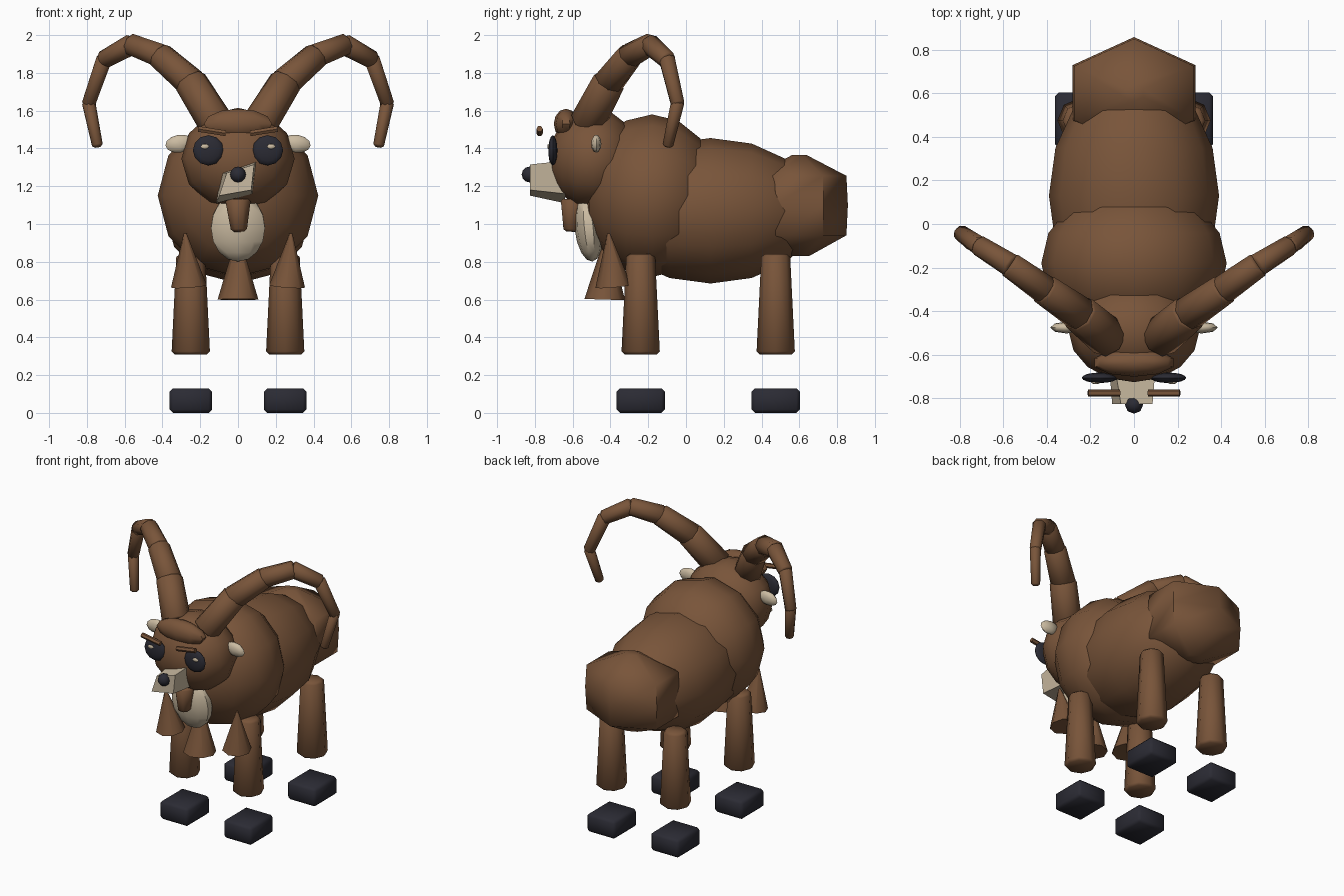
import bpy, bmesh, math
from mathutils import Vector, Matrix

if "Cube" in bpy.data.objects:
    bpy.data.objects.remove(bpy.data.objects["Cube"], do_unlink=True)


def material(name, rgb):
    m = bpy.data.materials.new(name)
    m.use_nodes = True
    col = (*rgb, 1)
    m.diffuse_color = col
    bsdf = next(n for n in m.node_tree.nodes if n.type == 'BSDF_PRINCIPLED')
    bsdf.inputs["Base Color"].default_value = col
    return m


FUR = material("brown fur", (0.19, 0.09, 0.042))
CREAM = material("cream", (0.60, 0.50, 0.36))
DARK = material("dark charcoal", (0.024, 0.024, 0.034))


def finish(bm, name, mat, angle=50):
    bmesh.ops.recalc_face_normals(bm, faces=bm.faces)
    me = bpy.data.meshes.new(name)
    bm.to_mesh(me)
    bm.free()
    me.materials.append(mat)
    ob = bpy.data.objects.new(name, me)
    bpy.context.collection.objects.link(ob)
    bpy.ops.object.select_all(action='DESELECT')
    ob.select_set(True)
    bpy.context.view_layer.objects.active = ob
    bpy.ops.object.shade_smooth_by_angle(angle=math.radians(angle))
    return ob


def ellipsoid(name, mat, centre, radii, segs=12, rings=8, tilt=(0, 0, 0), along_y=False):
    """Low-poly ball, scaled then tilted by x, y, z angles in degrees."""
    bm = bmesh.new()
    bmesh.ops.create_uvsphere(bm, u_segments=segs, v_segments=rings, radius=1)
    if along_y:
        bmesh.ops.rotate(bm, verts=bm.verts, matrix=Matrix.Rotation(math.pi / 2, 3, 'X'))
    bmesh.ops.scale(bm, verts=bm.verts, vec=radii)
    for axis, deg in zip("XYZ", tilt):
        bmesh.ops.rotate(bm, verts=bm.verts, matrix=Matrix.Rotation(math.radians(deg), 3, axis))
    bmesh.ops.translate(bm, verts=bm.verts, vec=centre)
    return finish(bm, name, mat)


def taper(name, mat, a, b, ra, rb, segs=8, bevel=0.0):
    """Tapered cylinder from point a to point b."""
    a, b = Vector(a), Vector(b)
    bm = bmesh.new()
    bmesh.ops.create_cone(bm, cap_ends=True, segments=segs, radius1=ra, radius2=rb, depth=(b - a).length)
    if bevel:
        rims = [e for e in bm.edges if abs(e.verts[0].co.z - e.verts[1].co.z) < 1e-5]
        bmesh.ops.bevel(bm, geom=rims, offset=bevel, segments=1, affect='EDGES')
    rot = Vector((0, 0, 1)).rotation_difference(b - a).to_matrix().to_4x4()
    bmesh.ops.transform(bm, verts=bm.verts, matrix=Matrix.Translation((a + b) / 2) @ rot)
    return finish(bm, name, mat)


def stack(name, mat, rings, angle=50):
    """Skin closed rings of equal length, capping both ends."""
    bm = bmesh.new()
    loops = [[bm.verts.new(p) for p in ring] for ring in rings]
    n = len(loops[0])
    for lo, hi in zip(loops, loops[1:]):
        for i in range(n):
            bm.faces.new((lo[i], lo[(i + 1) % n], hi[(i + 1) % n], hi[i]))
    bm.faces.new(loops[0])
    bm.faces.new(loops[-1])
    return finish(bm, name, mat, angle)


# Torso
ellipsoid("chest", FUR, (0, -0.18, 1.15), (0.425, 0.36, 0.43), along_y=True)
ellipsoid("barrel", FUR, (0, 0.13, 1.07), (0.39, 0.57, 0.385), along_y=True)

# Rump: six-sided, upright, blunt at the back
rump_rings = []
for z, k in ((0.83, 0.2), (0.94, 0.97), (1.10, 1.0), (1.255, 0.97), (1.365, 0.15)):
    rump_rings.append([(0.325 * k * math.cos(t), 0.60 + 0.257 * k * math.sin(t), z)
                       for t in (math.pi / 2 + i * math.pi / 3 for i in range(6))])
stack("rump", FUR, rump_rings, 65)

# Head, forelock and muzzle
ellipsoid("head", FUR, (0, -0.49, 1.345), (0.30, 0.235, 0.27), along_y=True)
ellipsoid("forelock", FUR, (0, -0.635, 1.53), (0.19, 0.065, 0.08), segs=10, rings=6)
front_quad = [(-0.10, 1.15), (0.07, 1.18), (0.085, 1.315), (-0.06, 1.27)]
back_quad = [(-0.115, 1.11), (0.075, 1.16), (0.10, 1.335), (-0.09, 1.27)]
stack("muzzle", CREAM, [[(x, -0.825, z) for x, z in front_quad],
                        [(x, -0.64, z) for x, z in back_quad]])
ellipsoid("nose", DARK, (0, -0.828, 1.262), (0.042, 0.042, 0.042), segs=8, rings=6)
taper("beard", FUR, (0.005, -0.61, 0.96), (0, -0.60, 1.13), 0.042, 0.07, 7, 0.012)
ellipsoid("bib", CREAM, (0, -0.515, 0.98), (0.15, 0.075, 0.18), segs=10, tilt=(6, 0, 0))

# Chest fur tufts
taper("middle_tuft", FUR, (0, -0.43, 0.60), (0, -0.42, 0.93), 0.108, 0.01)

HORN_PATH = [(0.12, -0.52, 1.54), (0.25, -0.41, 1.75), (0.41, -0.30, 1.89), (0.565, -0.19, 1.95),
             (0.71, -0.10, 1.87), (0.79, -0.045, 1.64), (0.745, -0.095, 1.42)]
HORN_RADII = [0.095, 0.082, 0.068, 0.056, 0.045, 0.036, 0.027]

for side, s in (("left", 1), ("right", -1)):
    # Face details
    ellipsoid(side + "_eye", DARK, (s * 0.157, -0.705, 1.39), (0.082, 0.024, 0.08), along_y=True)
    ellipsoid(side + "_eye_glint", CREAM, (s * 0.175, -0.727, 1.41), (0.022, 0.007, 0.014),
              segs=8, rings=4)
    taper(side + "_brow", FUR, (s * 0.065, -0.775, 1.48), (s * 0.21, -0.775, 1.503), 0.017, 0.017, 6)
    ellipsoid(side + "_ear", CREAM, (s * 0.31, -0.475, 1.425), (0.075, 0.027, 0.047),
              segs=8, rings=6, tilt=(0, s * 8, 0))
    taper(side + "_tuft", FUR, (s * 0.26, -0.385, 0.67), (s * 0.28, -0.41, 0.95), 0.095, 0.008)

    # Horn: overlapping tapered segments
    pts = [Vector((s * x, y, z)) for x, y, z in HORN_PATH]
    for i in range(len(pts) - 1):
        grow = (pts[i + 1] - pts[i]).normalized() * 0.012
        taper(f"{side}_horn_segment_{i + 1}", FUR, pts[i] - grow, pts[i + 1] + grow,
              HORN_RADII[i], HORN_RADII[i + 1] * 1.06, 8, 0.01)

    # Legs and separate hooves
    for end, y in (("front", -0.24), ("back", 0.475)):
        taper(f"{side}_{end}_leg", FUR, (s * 0.25, y, 0.31), (s * 0.25, y, 0.84),
              0.102, 0.076, 8, 0.015)
        bm = bmesh.new()
        bmesh.ops.create_cube(bm, size=1)
        bmesh.ops.scale(bm, verts=bm.verts, vec=(0.225, 0.255, 0.13))
        bmesh.ops.bevel(bm, geom=bm.edges[:], offset=0.018, segments=1, affect='EDGES')
        bmesh.ops.translate(bm, verts=bm.verts, vec=(s * 0.25, y, 0.065))
        finish(bm, f"{side}_{end}_hoof", DARK)
